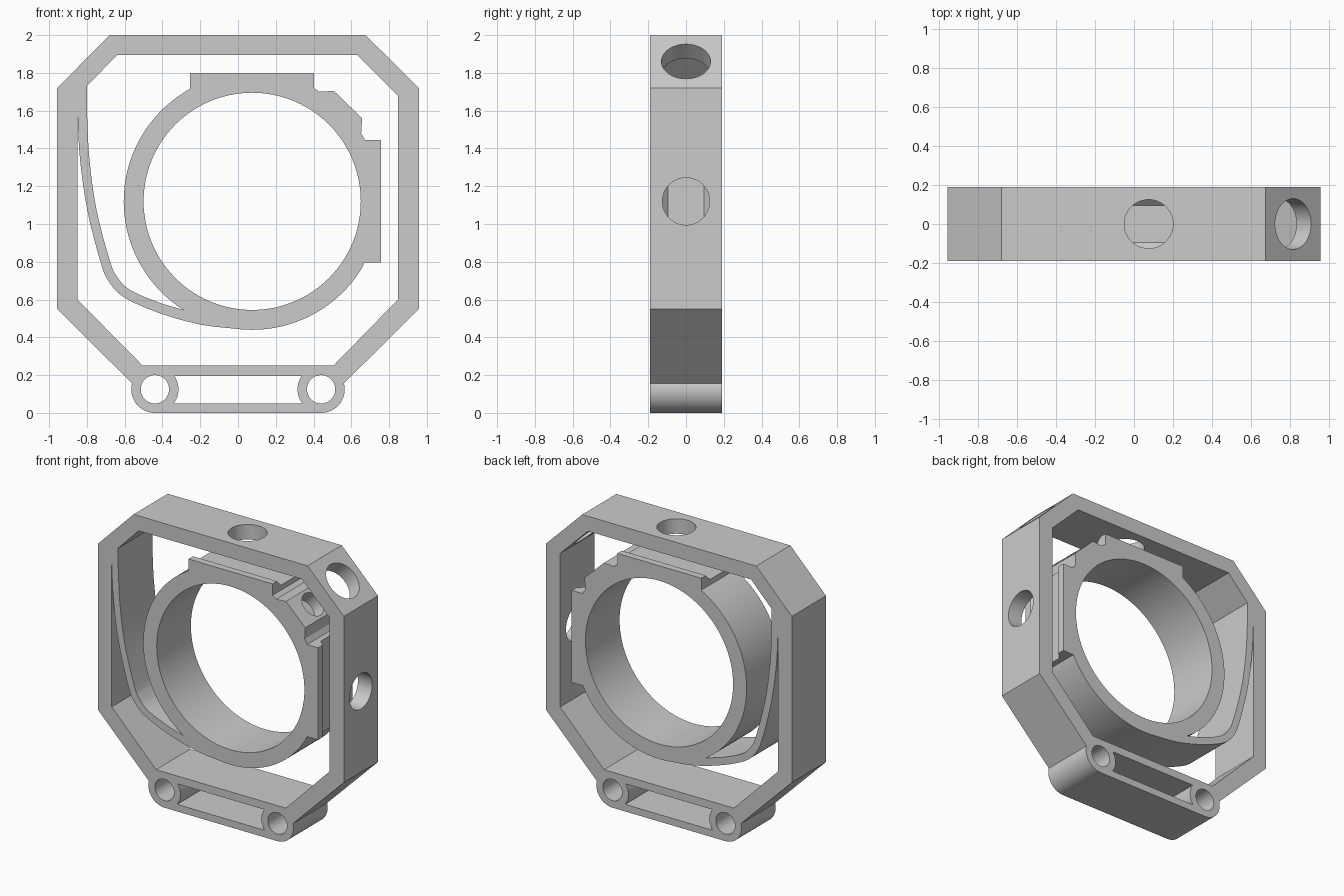
import bpy, bmesh
from math import sin, cos, pi, radians, atan2
from mathutils import Vector, Matrix

old = bpy.data.objects.get("Cube")
if old:
    bpy.data.objects.remove(old)

HALF = 0.19                      # half of the plate depth
CX, CZ = 0.075, 1.12             # ring centre
R_IN, R_OUT = 0.575, 0.68

grey = bpy.data.materials.new("plain grey")
grey.use_nodes = True
grey.diffuse_color = (0.6, 0.6, 0.6, 1)
grey.node_tree.nodes["Principled BSDF"].inputs["Base Color"].default_value = (0.6, 0.6, 0.6, 1)


def arc(cx, cz, r, a0, a1, n):
    angles = [radians(a0 + (a1 - a0) * i / n) for i in range(n + 1)]
    return [(cx + r * cos(a), cz + r * sin(a)) for a in angles]


def circle(cx, cz, r, n=64):
    return arc(cx, cz, r, 0, 360, n)[:-1]


def smooth(points, steps=6):
    """Catmull-Rom curve through a few points."""
    p = [Vector(q) for q in points]
    p = [2 * p[0] - p[1]] + p + [2 * p[-1] - p[-2]]
    out = []
    for a, b, c, d in zip(p, p[1:], p[2:], p[3:]):
        for i in range(steps):
            t = i / steps
            out.append(tuple(0.5 * (2 * b + (c - a) * t + (2 * a - 5 * b + 4 * c - d) * t * t
                                    + (3 * b - a - 3 * c + d) * t ** 3)))
    return out + [tuple(points[-1])]


def plate(name, loops):
    """Extrude a front outline with holes through the full depth."""
    curve = bpy.data.curves.new(name, 'CURVE')
    curve.dimensions = '2D'
    curve.fill_mode = 'BOTH'
    curve.extrude = HALF
    for loop in loops:
        s = curve.splines.new('POLY')
        s.points.add(len(loop) - 1)
        for pt, (x, z) in zip(s.points, loop):
            pt.co = (x, z, 0, 1)
        s.use_cyclic_u = True
    tmp = bpy.data.objects.new(name + "_curve", curve)
    mesh = bpy.data.meshes.new_from_object(tmp)
    bpy.data.objects.remove(tmp)
    mesh.transform(Matrix.Rotation(pi / 2, 4, 'X'))
    bm = bmesh.new()
    bm.from_mesh(mesh)
    bmesh.ops.remove_doubles(bm, verts=bm.verts, dist=0.0005)
    bmesh.ops.recalc_face_normals(bm, faces=bm.faces)
    bm.to_mesh(mesh)
    bm.free()
    mesh.materials.clear()
    mesh.materials.append(grey)
    ob = bpy.data.objects.new(name, mesh)
    bpy.context.collection.objects.link(ob)
    return ob


def cutter(bm, name):
    bmesh.ops.recalc_face_normals(bm, faces=bm.faces)
    mesh = bpy.data.meshes.new(name)
    bm.to_mesh(mesh)
    bm.free()
    mesh.materials.append(grey)
    ob = bpy.data.objects.new(name, mesh)
    bpy.context.collection.objects.link(ob)
    ob.hide_render = True
    return ob


def drill(x, z, direction, r, depth):
    """Round cutter centred on a point, reaching depth both ways."""
    turn = Vector(direction).to_track_quat('Z', 'Y').to_matrix().to_4x4()
    bm = bmesh.new()
    bmesh.ops.create_cone(bm, cap_ends=True, segments=48, radius1=r, radius2=r,
                          depth=2 * depth, matrix=Matrix.Translation((x, 0, z)) @ turn)
    return cutter(bm, "drill")


def groove(origin, along, out, length):
    """Trapezoid channel cutter, wider at the pad surface."""
    origin, along, out = Vector(origin), Vector(along), Vector(out)
    bm = bmesh.new()
    ends = []
    for s in (-1, 1):
        ends.append([bm.verts.new(origin + along * s * length + out * h + Vector((0, y, 0)))
                     for y, h in ((-0.095, -0.045), (0.095, -0.045), (0.15, 0.01), (-0.15, 0.01))])
    a, b = ends
    bm.faces.new(a)
    bm.faces.new(b)
    for i in range(4):
        j = (i + 1) % 4
        bm.faces.new((a[i], a[j], b[j], b[i]))
    return cutter(bm, "groove")


def finish(ob, cutters):
    for c in cutters:
        m = ob.modifiers.new("cut", 'BOOLEAN')
        m.operation = 'DIFFERENCE'
        m.solver = 'EXACT'
        m.object = c
    bpy.context.view_layer.update()
    mesh = bpy.data.meshes.new_from_object(ob.evaluated_get(bpy.context.evaluated_depsgraph_get()))
    ob.modifiers.clear()
    ob.data = mesh
    for c in cutters:
        bpy.data.objects.remove(c)
    bpy.ops.object.select_all(action='DESELECT')
    ob.select_set(True)
    bpy.context.view_layer.objects.active = ob
    bpy.ops.object.shade_smooth_by_angle(angle=radians(25))


# Octagonal frame with the mounting foot
FX, FZ, FR = 0.44, 0.125, 0.125
outer = ([(-0.68, 2), (-0.957, 1.72), (-0.957, 0.55), (-0.56, 0.155)]
         + arc(-FX, FZ, FR, 166, 270, 16) + arc(FX, FZ, FR, 270, 374, 16)
         + [(0.56, 0.155), (0.957, 0.55), (0.957, 1.72), (0.675, 2)])
inner = [(-0.64, 1.895), (0.63, 1.895), (0.847, 1.68), (0.847, 0.6), (0.505, 0.25),
         (-0.505, 0.25), (-0.85, 0.6), (-0.85, 1.6), (-0.80, 1.6), (-0.80, 1.73)]
slot = arc(FX, FZ, FR, 146, 217, 12) + arc(-FX, FZ, FR, -37, 34, 12)
frame = plate("frame", [outer, inner, slot, circle(FX, FZ, 0.075, 40), circle(-FX, FZ, 0.075, 40)])
finish(frame, [drill(CX, 1.95, (0, 0, 1), 0.125, 0.15),
               drill(0.9, CZ, (1, 0, 0), 0.125, 0.15),
               drill(0.815, 1.86, (1, 0, 1), 0.13, 0.2)])

# Ring with three pads and the curved spring arm
arm_outer = smooth([(-0.85, 1.6), (-0.837, 1.35), (-0.797, 1.07), (-0.725, 0.79), (-0.68, 0.69),
                    (-0.6, 0.61), (-0.42, 0.53), (-0.2, 0.468), (0.02, 0.442)])
arm_inner = smooth([(-0.287, 0.545), (-0.42, 0.585), (-0.57, 0.65), (-0.64, 0.72), (-0.68, 0.81),
                    (-0.75, 1.08), (-0.787, 1.35), (-0.80, 1.6)])
pads = [(0.67, 0.797), (0.757, 0.797), (0.757, 1.445), (0.672, 1.445), (0.652, 1.48), (0.657, 1.56),
        (0.507, 1.705), (0.43, 1.70), (0.402, 1.72), (0.402, 1.80), (-0.253, 1.80), (-0.253, 1.717)]
start = math_a = atan2(0.797 - CZ, 0.67 - CX) * 180 / pi
ring_right = arc(CX, CZ, R_OUT, -90, start, 26)[:-1]
ring_left = arc(CX, CZ, R_OUT, 119, 237, 48)[1:]
ring = plate("ring_with_spring_arm", [arm_outer + ring_right + pads + ring_left + arm_inner,
                                      circle(CX, CZ, R_IN, 96)])
finish(ring, [groove((CX, 0, 1.80), (1, 0, 0), (0, 0, 1), 0.4),
              groove((0.757, 0, CZ), (0, 0, 1), (1, 0, 0), 0.4),
              drill(0.582, 1.633, (1, 0, 1), 0.085, 0.1)])
